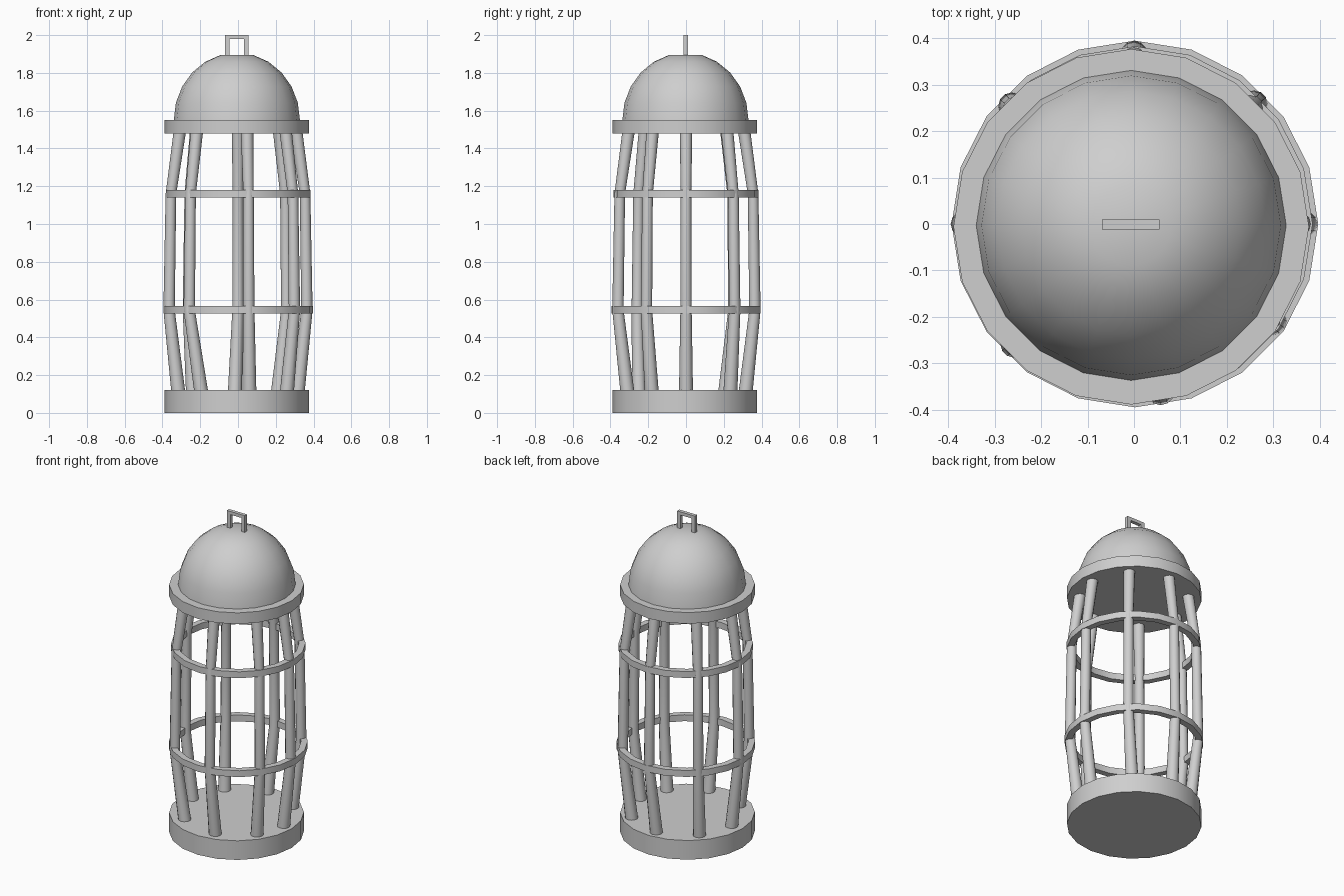
import bpy, bmesh
from math import sin, cos, pi, radians
from mathutils import Vector

if "Cube" in bpy.data.objects:
    bpy.data.objects.remove(bpy.data.objects["Cube"], do_unlink=True)

grey = bpy.data.materials.new("plain_grey")
grey.use_nodes = True
colour = (0.62, 0.62, 0.62, 1)
grey.diffuse_color = colour
grey.node_tree.nodes["Principled BSDF"].inputs["Base Color"].default_value = colour


def finish(name, bm, smooth=True):
    bmesh.ops.recalc_face_normals(bm, faces=bm.faces)
    mesh = bpy.data.meshes.new(name)
    bm.to_mesh(mesh)
    bm.free()
    mesh.materials.append(grey)
    ob = bpy.data.objects.new(name, mesh)
    bpy.context.collection.objects.link(ob)
    if smooth:
        bpy.ops.object.select_all(action='DESELECT')
        ob.select_set(True)
        bpy.context.view_layer.objects.active = ob
        bpy.ops.object.shade_smooth_by_angle(angle=radians(35))
    return ob


def loft(name, sections, sides, closed=False):
    """Join horizontal circles given as (centre, radius), capped or looped."""
    bm = bmesh.new()
    loops = []
    for centre, r in sections:
        loops.append([bm.verts.new(Vector(centre) + Vector(
            (r * cos(2 * pi * i / sides), r * sin(2 * pi * i / sides), 0)))
            for i in range(sides)])
    pairs = list(zip(loops, loops[1:]))
    if closed:
        pairs.append((loops[-1], loops[0]))
    else:
        bm.faces.new(loops[0])
        bm.faces.new(loops[-1])
    for a, b in pairs:
        for i in range(sides):
            j = (i + 1) % sides
            bm.faces.new((a[i], a[j], b[j], b[i]))
    return finish(name, bm)


def disc(name, r, z0, z1):
    c = -0.006
    return loft(name, [((c, c, z0), r), ((c, c, z1), r)], 20)


def hoop(name, r, z0, z1, width=0.038):
    return loft(name, [((0.002, 0, z), q) for q, z in
                       ((r, z0), (r, z1), (r - width, z1), (r - width, z0))], 20, True)


# Base and roof plates
disc("base", 0.383, 0, 0.12)
disc("roof_plate", 0.383, 1.48, 1.55)

# Dome with a flat top
steps = [radians(15 * k) for k in range(6)]
loft("dome", [((-0.006, -0.003, 1.55 + 0.357 * sin(t)), 0.334 * cos(t)) for t in steps], 20)

# Hoops around the cage
hoop("lower_hoop", 0.395, 0.525, 0.565)
hoop("upper_hoop", 0.383, 1.14, 1.18)

# Bent bars: angle at the foot, angle higher up
bars = [(0, 0), (48, 45), (93, 90), (139, 136), (180, 180), (232, 225), (281, 279), (325, 325)]
levels = [(0.11, 0.316, 0.037), (0.545, 0.365, 0.030), (1.16, 0.355, 0.028), (1.49, 0.308, 0.033)]
for n, (foot, upper) in enumerate(bars):
    path = []
    for k, (z, reach, thick) in enumerate(levels):
        a = radians(upper if k else foot)
        path.append(((reach * cos(a), reach * sin(a), z), thick))
    loft(f"bar_{n + 1}", path, 12)

# Square hanging loop: an arch outline pulled to thickness
bm = bmesh.new()
outline = [(-0.069, 1.88), (-0.069, 2.0), (0.055, 2.0), (0.055, 1.88),
           (0.031, 1.88), (0.031, 1.98), (-0.045, 1.98), (-0.045, 1.88)]
face = bm.faces.new([bm.verts.new((x, -0.012, z)) for x, z in outline])
pulled = bmesh.ops.extrude_face_region(bm, geom=[face])["geom"]
bmesh.ops.translate(bm, vec=(0, 0.022, 0),
                    verts=[v for v in pulled if isinstance(v, bmesh.types.BMVert)])
finish("hanging_loop", bm, smooth=False)
